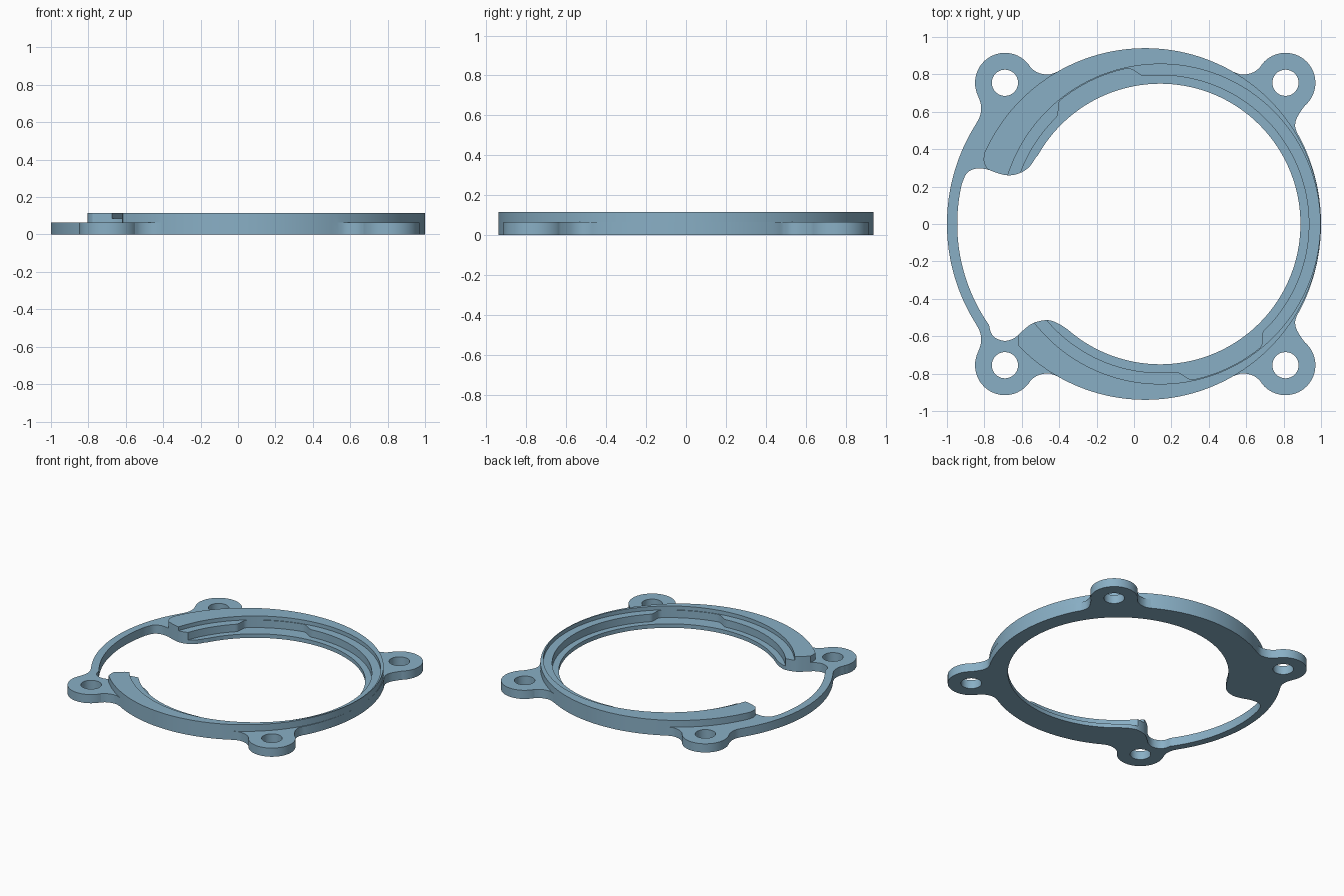
import bpy, bmesh, math
from mathutils import Vector

if "Cube" in bpy.data.objects:
    bpy.data.objects.remove(bpy.data.objects["Cube"])

BLUE = bpy.data.materials.new("steel_blue")
BLUE.diffuse_color = (0.25, 0.43, 0.56, 1)
BLUE.use_nodes = True
BLUE.node_tree.nodes["Principled BSDF"].inputs["Base Color"].default_value = BLUE.diffuse_color

BASE_H, LEDGE_H, LUG_H, RIM_H = 0.065, 0.03, 0.086, 0.115
RIM_X, RIM_R = 0.06, 0.94      # raised rim circle
BORE_X = 0.14                  # centre of the off-centre bore


def arc(cx, cy, r, a0, a1, step=2):
    n = max(2, round(abs(a1 - a0) / step))
    angles = [math.radians(a0 + (a1 - a0) * i / n) for i in range(n + 1)]
    return [(cx + r * math.cos(a), cy + r * math.sin(a)) for a in angles]


def circle(cx, cy, r, step=2):
    return arc(cx, cy, r, 0, 360, step)[:-1]


def smooth(points, n=4):
    """Rounded path through a few points."""
    p = [Vector(q) for q in points]
    p = [2 * p[0] - p[1]] + p + [2 * p[-1] - p[-2]]
    out = []
    for a, b, c, d in zip(p, p[1:], p[2:], p[3:]):
        for i in range(n):
            t = i / n
            out.append(tuple(0.5 * (2 * b + (c - a) * t + (2 * a - 5 * b + 4 * c - d) * t * t
                                    + (3 * b - a - 3 * c + d) * t ** 3)))
    return out + [tuple(points[-1])]


def slab(name, outline, z0, z1):
    """Extrude a closed counter-clockwise outline from z0 to z1."""
    pts = []
    for p in outline:
        if not pts or math.dist(p, pts[-1]) > 1e-4:
            pts.append(p)
    if math.dist(pts[0], pts[-1]) < 1e-4:
        pts.pop()
    bm = bmesh.new()
    low = [bm.verts.new((x, y, z0)) for x, y in pts]
    top = [bm.verts.new((x, y, z1)) for x, y in pts]
    bm.faces.new(low[::-1])
    bm.faces.new(top)
    for i in range(len(pts)):
        j = (i + 1) % len(pts)
        bm.faces.new((low[i], low[j], top[j], top[i]))
    bmesh.ops.recalc_face_normals(bm, faces=bm.faces)
    mesh = bpy.data.meshes.new(name)
    bm.to_mesh(mesh)
    bm.free()
    mesh.materials.append(BLUE)
    ob = bpy.data.objects.new(name, mesh)
    bpy.context.collection.objects.link(ob)
    return ob


def combine(target, other, operation):
    mod = target.modifiers.new(operation, 'BOOLEAN')
    mod.operation, mod.object, mod.solver = operation, other, 'EXACT'
    bpy.context.view_layer.objects.active = target
    bpy.ops.object.modifier_apply(modifier=mod.name)
    bpy.data.objects.remove(other)


# Base plate: thin outer ring with four filleted ears, mirrored front to back
half = arc(0, 0, 1, 0, 28)
half += smooth([(0.875, 0.48), (0.862, 0.52), (0.868, 0.56), (0.89, 0.6), (0.915, 0.635)])
half += arc(0.81, 0.755, 0.16, -47, 150, 5)
half += smooth([(0.671, 0.835), (0.645, 0.815), (0.61, 0.802), (0.57, 0.8), (0.53, 0.814)])
half += arc(RIM_X, 0, RIM_R, 60, 120)
half += smooth([(-0.41, 0.814), (-0.45, 0.8), (-0.49, 0.802), (-0.525, 0.815), (-0.551, 0.835)])
half += arc(-0.69, 0.755, 0.16, 30, 205, 5)
half += smooth([(-0.835, 0.687), (-0.82, 0.645), (-0.818, 0.605), (-0.825, 0.573), (-0.839, 0.545)])
half += arc(0, 0, 1, 148, 180)
ring = slab("mounting_ring", half + [(x, -y) for x, y in half[-2:0:-1]], 0, BASE_H)

# Raised rim: open on the left, rounded at the upper tip
rim = arc(RIM_X, 0, RIM_R, -136, 156)
rim += smooth([(-0.805, 0.345), (-0.795, 0.31), (-0.77, 0.28)])
rim += [(-0.618, -0.6), (-0.62, -0.63)]
combine(ring, slab("raised_rim", rim, 0.02, RIM_H), 'UNION')

# Opening: bore plus the side window between the two rounded tips
opening = arc(BORE_X, 0, 0.75, -131, 151)
opening += smooth([(-0.525, 0.355), (-0.56, 0.305), (-0.61, 0.272), (-0.67, 0.26), (-0.73, 0.272),
                   (-0.79, 0.293), (-0.85, 0.295), (-0.895, 0.27), (-0.92, 0.215)])
opening += arc(0, 0, 0.945, 168, 214)
opening += smooth([(-0.775, -0.54), (-0.765, -0.58), (-0.74, -0.61), (-0.69, -0.625), (-0.64, -0.61),
                   (-0.6, -0.575), (-0.55, -0.535), (-0.5, -0.518), (-0.45, -0.515),
                   (-0.4, -0.535), (-0.36, -0.56)])
combine(ring, slab("opening_cutter", opening, -0.1, 0.3), 'DIFFERENCE')

# Lower ledge: a stepped bore with two bayonet notches half a turn apart
def notch_radius(deg):
    r = 0.795
    for steep, full, fade, end in ((134, 129, 102, 96), (314, 309, 282, 276)):
        if end < deg < steep:
            t = min(1, (steep - deg) / (steep - full), (deg - end) / (fade - end))
            r += 0.055 * t * t * (3 - 2 * t)
    return r

ledge = [(BORE_X + notch_radius(d) * math.cos(math.radians(d)),
          notch_radius(d) * math.sin(math.radians(d))) for d in range(360)]
combine(ring, slab("ledge_cutter", ledge, LEDGE_H, 0.3), 'DIFFERENCE')

# Upper step just inside the rim
combine(ring, slab("step_cutter", circle(BORE_X, 0, 0.855), LUG_H, 0.3), 'DIFFERENCE')

# Bolt holes through the ears
for x in (-0.69, 0.81):
    for y in (-0.755, 0.755):
        combine(ring, slab("hole_cutter", circle(x, y, 0.07, 6), -0.1, 0.3), 'DIFFERENCE')

bpy.ops.object.select_all(action='DESELECT')
ring.select_set(True)
bpy.context.view_layer.objects.active = ring
bpy.ops.object.shade_smooth_by_angle(angle=math.radians(30))
